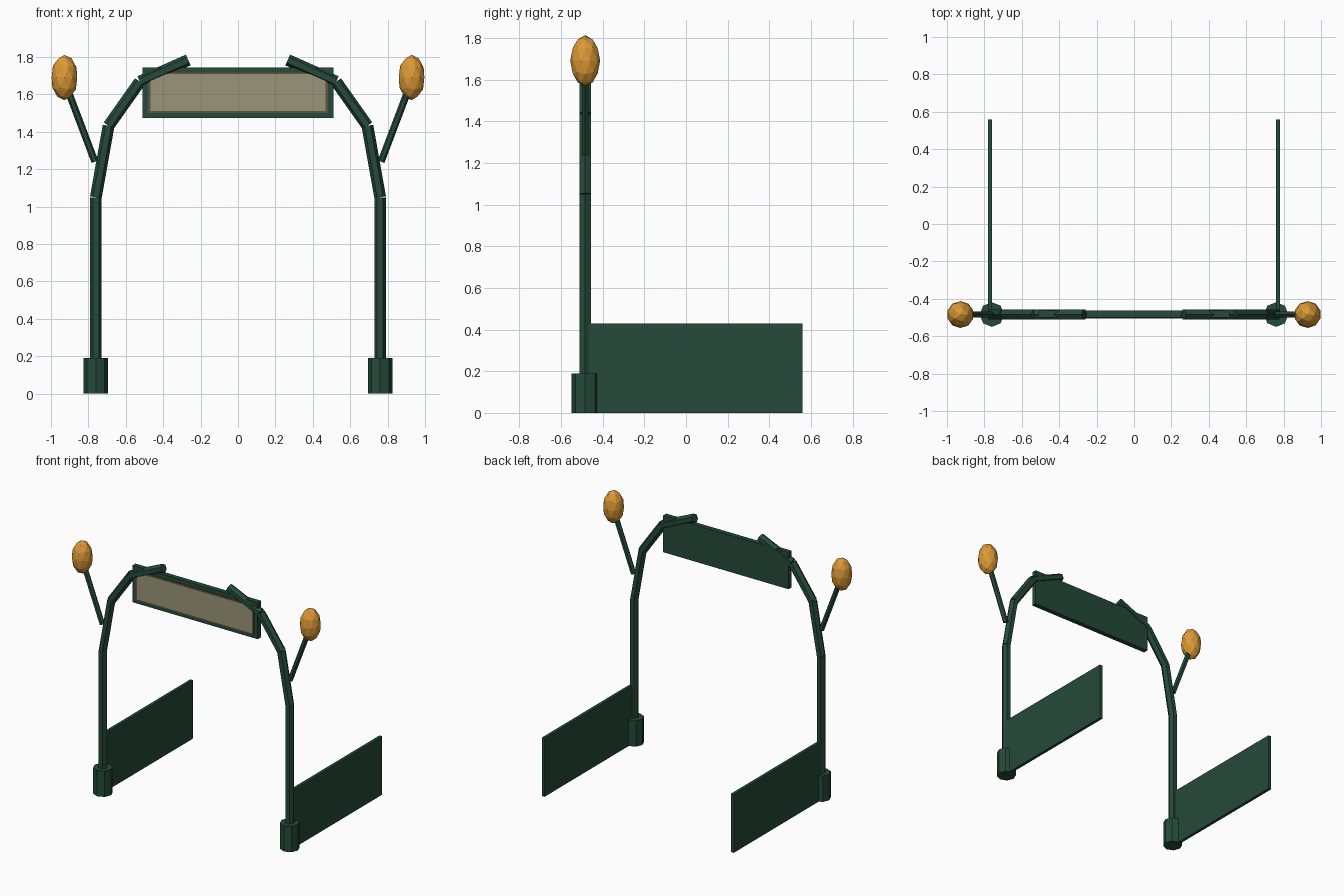
import bpy, bmesh, math
from mathutils import Matrix, Vector

if "Cube" in bpy.data.objects:
    bpy.data.objects.remove(bpy.data.objects["Cube"])

Y = -0.484  # plane of the arch


def material(name, rgb):
    m = bpy.data.materials.new(name)
    m.diffuse_color = (*rgb, 1)
    m.use_nodes = True
    m.node_tree.nodes["Principled BSDF"].inputs["Base Color"].default_value = m.diffuse_color
    return m


GREEN = material("dark green", (0.018, 0.068, 0.043))
AMBER = material("amber", (0.72, 0.32, 0.038))
TAN = material("tan", (0.33, 0.30, 0.19))
BROWN = material("rim brown", (0.13, 0.085, 0.045))


def finish(bm, name, mat):
    bmesh.ops.recalc_face_normals(bm, faces=bm.faces)
    me = bpy.data.meshes.new(name)
    bm.to_mesh(me)
    bm.free()
    me.materials.append(mat)
    ob = bpy.data.objects.new(name, me)
    bpy.context.collection.objects.link(ob)
    return ob


def tube(name, a, b, r, sides, turn=0.0):
    """Capped prism between two (x, z) points in the arch plane."""
    a, b = Vector((a[0], Y, a[1])), Vector((b[0], Y, b[1]))
    d = (b - a).normalized()
    y = Vector((0, 1, 0))
    x = y.cross(d)
    rot = Matrix((x, y, d)).transposed().to_4x4()
    mat = Matrix.Translation((a + b) / 2) @ rot @ Matrix.Rotation(turn, 4, 'Z')
    bm = bmesh.new()
    bmesh.ops.create_cone(bm, cap_ends=True, segments=sides, radius1=r,
                          radius2=r, depth=(b - a).length, matrix=mat)
    return finish(bm, name, GREEN)


def box(name, lo, hi, mat):
    lo, hi = Vector(lo), Vector(hi)
    bm = bmesh.new()
    bmesh.ops.create_cube(bm, size=1, matrix=Matrix.Translation((lo + hi) / 2)
                          @ Matrix.Diagonal((*(hi - lo), 1)))
    return finish(bm, name, mat)


ARCH = [(0.76, 0.0), (0.76, 1.05), (0.692, 1.432), (0.525, 1.668), (0.266, 1.784)]

for s, side in ((-1, "left"), (1, "right")):
    # post and bent arch arm, one hexagonal tube per segment
    for i, (p, q) in enumerate(zip(ARCH, ARCH[1:])):
        name = "post" if i == 0 else f"arch_segment_{i}"
        tube(f"{name}_{side}", (s * p[0], p[1]), (s * q[0], q[1]),
             0.0315, 6, math.radians(30))
    # foot
    tube(f"post_base_{side}", (s * 0.76, 0), (s * 0.76, 0.19), 0.066, 8)
    # lamp stalk
    tube(f"lamp_stalk_{side}", (s * 0.765, 1.24), (s * 0.905, 1.61),
         0.019, 6, math.radians(30))
    # faceted lamp bud
    bm = bmesh.new()
    bmesh.ops.create_icosphere(bm, subdivisions=2, radius=1,
                               matrix=Matrix.Translation((s * 0.928, Y, 1.69))
                               @ Matrix.Diagonal((0.072, 0.072, 0.121, 1)))
    finish(bm, f"lamp_{side}", AMBER)
    # low side wall running backwards
    x = s * 0.77
    box(f"side_wall_{side}", (x - 0.011, Y, 0), (x + 0.011, 0.56, 0.43), GREEN)

# sign: board, thin rim plate, thin face plate
box("sign_board", (-0.51, -0.499, 1.475), (0.51, -0.463, 1.745), GREEN)
box("sign_rim", (-0.48, -0.503, 1.500), (0.48, -0.498, 1.718), BROWN)
box("sign_face", (-0.468, -0.506, 1.510), (0.468, -0.501, 1.708), TAN)
